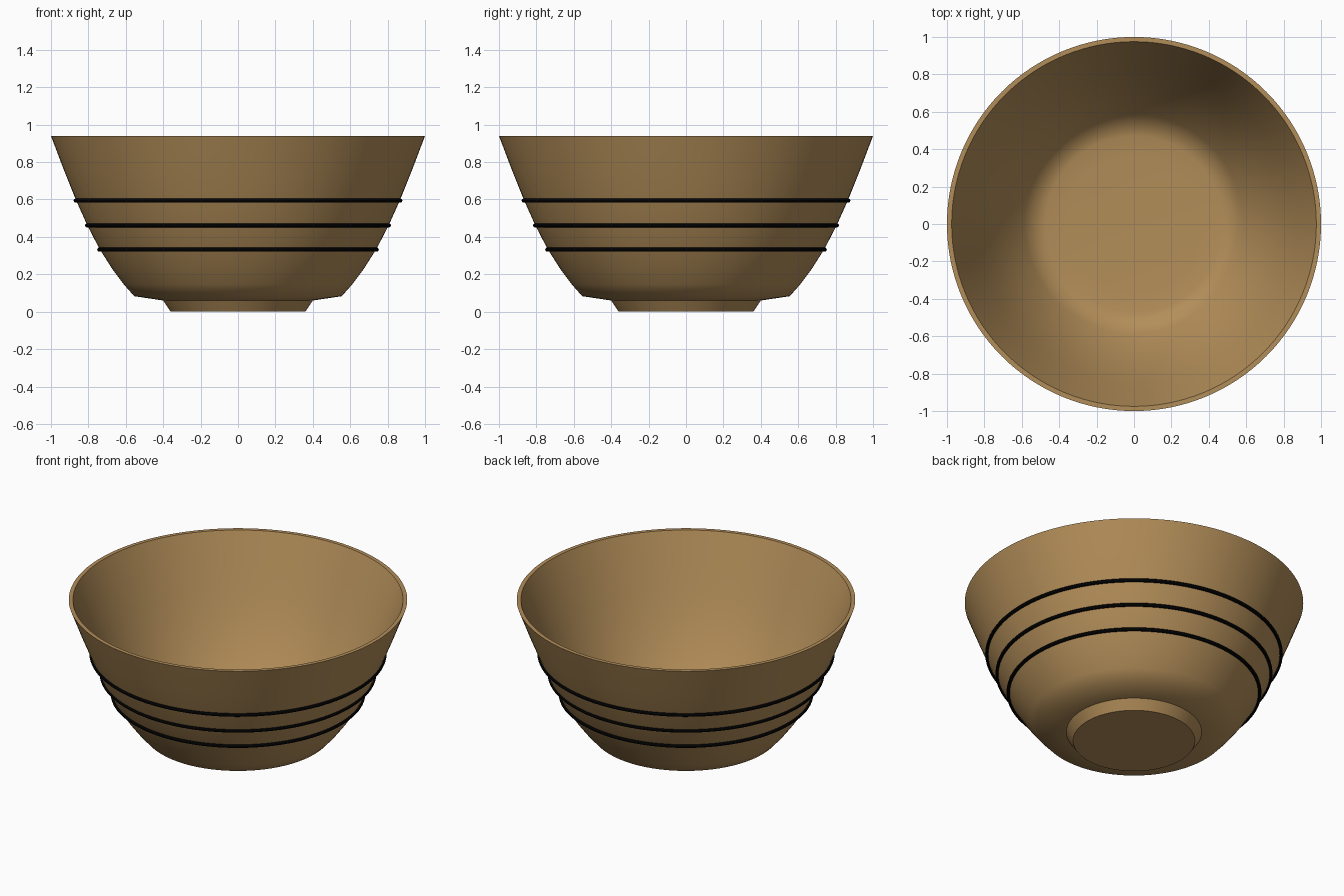
import bpy
import bmesh
import math
from mathutils import Vector

SEGMENTS = 128

cube = bpy.data.objects.get("Cube")
if cube:
    bpy.data.objects.remove(cube, do_unlink=True)


def make_material(name, colour):
    mat = bpy.data.materials.new(name)
    mat.use_nodes = True
    mat.diffuse_color = colour
    mat.node_tree.nodes["Principled BSDF"].inputs["Base Color"].default_value = colour
    return mat


def smooth(obj, degrees):
    bpy.ops.object.select_all(action="DESELECT")
    obj.select_set(True)
    bpy.context.view_layer.objects.active = obj
    bpy.ops.object.shade_smooth_by_angle(angle=math.radians(degrees))


def lathe(name, profile, mat):
    """Spin an (r, z) profile around the z axis."""
    bm = bmesh.new()
    verts = [bm.verts.new((r, 0, z)) for r, z in profile]
    edges = [bm.edges.new(pair) for pair in zip(verts, verts[1:])]
    bmesh.ops.spin(bm, geom=verts + edges, cent=(0, 0, 0), axis=(0, 0, 1),
                   angle=math.tau, steps=SEGMENTS)
    bmesh.ops.remove_doubles(bm, verts=bm.verts, dist=0.0005)
    bmesh.ops.recalc_face_normals(bm, faces=bm.faces)
    mesh = bpy.data.meshes.new(name)
    bm.to_mesh(mesh)
    bm.free()
    mesh.materials.append(mat)
    obj = bpy.data.objects.new(name, mesh)
    bpy.context.collection.objects.link(obj)
    smooth(obj, 43)
    return obj


clay = make_material("warm brown clay", (0.45, 0.27, 0.10, 1))
black = make_material("black glaze", (0.0, 0.0, 0.0, 1))

# Bowl: flat foot, sloping underside, curved wall, thin rim and rounded inside
foot = [(0, 0), (0.36, 0), (0.40, 0.06)]
wall = [(0.555, 0.083), (0.61, 0.145), (0.67, 0.225), (0.74, 0.335), (0.805, 0.46),
        (0.865, 0.594), (0.93, 0.755), (1.0, 0.94)]
inside = [(r - 0.025, z + 0.012) for r, z in reversed(wall[:-1])]
floor = [(0.47, 0.082), (0.36, 0.076), (0, 0.074)]
lathe("bowl", foot + wall + [(0.975, 0.94)] + inside + floor, clay)

# Three raised bands around the wall
for name, radius, height in (("lower_band", 0.742, 0.332),
                             ("middle_band", 0.807, 0.462),
                             ("upper_band", 0.868, 0.594)):
    bpy.ops.mesh.primitive_torus_add(major_radius=radius, minor_radius=0.011,
                                     major_segments=SEGMENTS, minor_segments=12,
                                     location=Vector((0, 0, height)))
    band = bpy.context.object
    band.name = name
    band.data.materials.append(black)
    smooth(band, 60)
